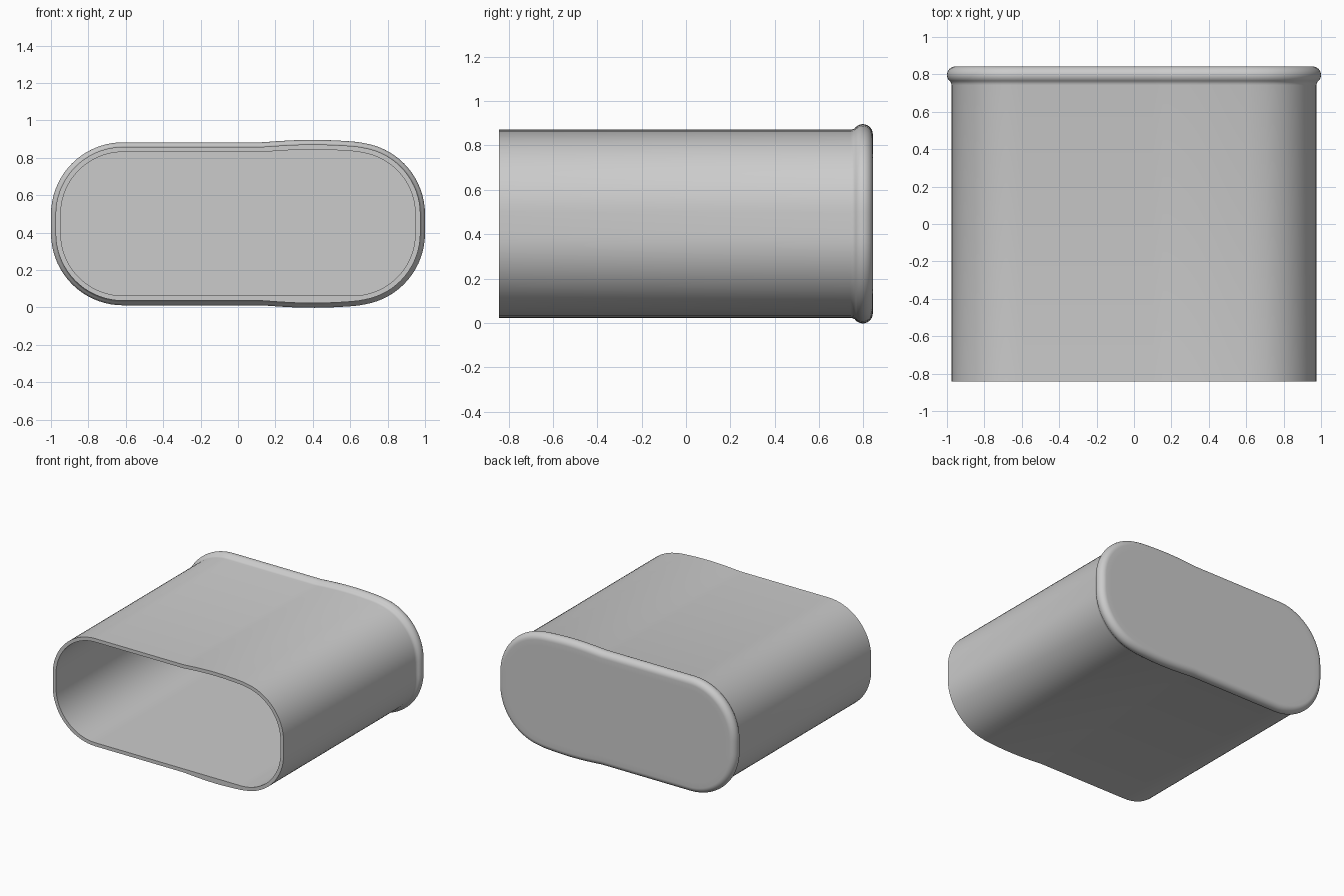
import bpy, bmesh, math

cube = bpy.data.objects.get("Cube")
if cube:
    bpy.data.objects.remove(cube)

HALF_W, HALF_H, RADIUS, MID_Z = 0.975, 0.411, 0.36, 0.447
FRONT, BACK, FLOOR = -0.842, 0.842, 0.79
WALL = 0.027
ARC, STRAIGHT = 18, 48

grey = bpy.data.materials.new("light_grey")
grey.use_nodes = True
grey.diffuse_color = (0.6, 0.6, 0.6, 1)
grey.node_tree.nodes["Principled BSDF"].inputs["Base Color"].default_value = (0.6, 0.6, 0.6, 1)


def swell(x):
    """Gentle bulge along one half of the broad sides."""
    t = (x - 0.4) / 0.27
    return 0.013 * math.cos(t * math.pi / 2) if abs(t) < 1 else 0.0


def outline(offset, both_sides=True):
    """Rounded slot outline, grown by offset, as (x, z) points."""
    cx, cz, r = HALF_W - RADIUS, HALF_H - RADIUS, RADIUS + offset
    pts = []
    for quarter, (sx, sz) in enumerate([(1, 1), (-1, 1), (-1, -1), (1, -1)]):
        for i in range(ARC + 1):
            a = math.pi / 2 * (quarter + i / ARC)
            pts.append((sx * cx + r * math.cos(a), sz * cz + r * math.sin(a)))
        if quarter in (0, 2):
            for i in range(1, STRAIGHT):
                x = sx * cx * (1 - 2 * i / STRAIGHT)
                pts.append((x, sz * (cz + r)))
    result = []
    for x, z in pts:
        if z > 0:
            z += swell(x)
        elif both_sides:
            z -= swell(x)
        result.append((x, z + MID_Z))
    return result


# Lengthwise profile: cavity, open lip, outer wall, rounded bead, closed back
profile = [(-WALL, FLOOR, False), (-WALL, FRONT, False), (0, FRONT, True),
           (0, 0.742, True), (0.002, 0.751, True)]
for i in range(13):
    a = math.radians(-55 + 145 * i / 12)
    profile.append((-0.02 + 0.045 * math.cos(a), 0.797 + 0.045 * math.sin(a), True))
profile.append((-0.06, BACK, True))

bm = bmesh.new()
rings = [[bm.verts.new((x, y, z)) for x, z in outline(off, both)]
         for off, y, both in profile]
for a, b in zip(rings, rings[1:]):
    for i in range(len(a)):
        j = (i + 1) % len(a)
        bm.faces.new((a[i], a[j], b[j], b[i]))
bm.faces.new(rings[0])
bm.faces.new(rings[-1])
bmesh.ops.recalc_face_normals(bm, faces=bm.faces)

mesh = bpy.data.meshes.new("sleeve_cap")
bm.to_mesh(mesh)
bm.free()
mesh.materials.append(grey)
cap = bpy.data.objects.new("sleeve_cap", mesh)
bpy.context.collection.objects.link(cap)

bpy.ops.object.select_all(action="DESELECT")
cap.select_set(True)
bpy.context.view_layer.objects.active = cap
bpy.ops.object.shade_smooth_by_angle(angle=math.radians(35))
